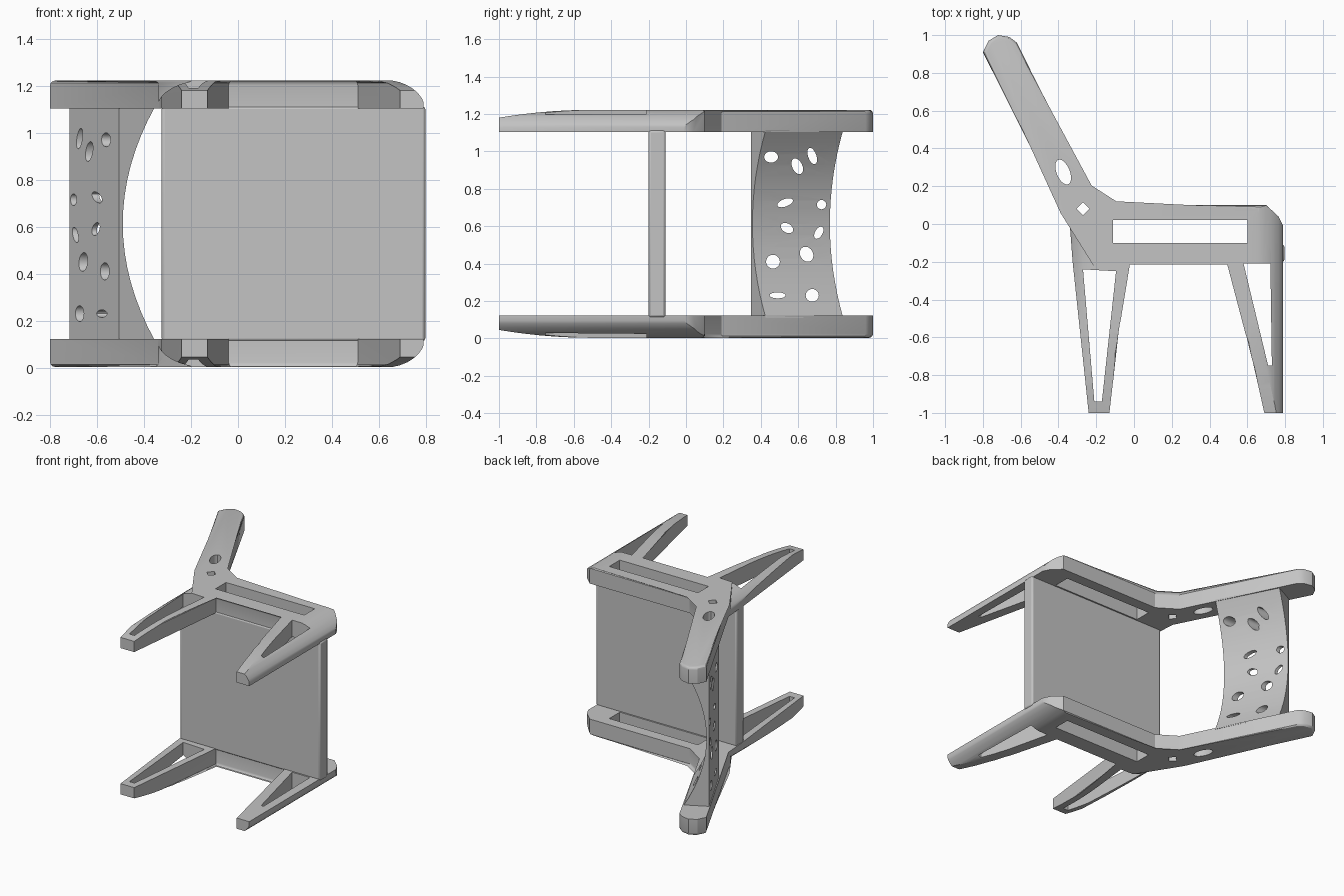
import bpy, bmesh, math
from mathutils import Vector

old = bpy.data.objects.get("Cube")
if old:
    bpy.data.objects.remove(old, do_unlink=True)

MID = 0.6125          # half of the chair's width
INNER = 0.49          # inner face of a side frame, measured from the middle

grey = bpy.data.materials.new("chair_grey")
grey.use_nodes = True
grey.diffuse_color = (0.55, 0.55, 0.55, 1)
grey.node_tree.nodes["Principled BSDF"].inputs["Base Color"].default_value = (0.55, 0.55, 0.55, 1)


def prism(name, points, place, low, high, round_edges=0.0):
    """Extrude a 2D outline from low to high; place() maps (u, v, w) to space."""
    bm = bmesh.new()
    bottom = [bm.verts.new(place(u, v, low)) for u, v in points]
    top = [bm.verts.new(place(u, v, high)) for u, v in points]
    n = len(points)
    bm.faces.new(bottom[::-1])
    cap = bm.faces.new(top)
    for i in range(n):
        j = (i + 1) % n
        bm.faces.new((bottom[i], bottom[j], top[j], top[i]))
    if round_edges:
        bmesh.ops.bevel(bm, geom=list(cap.edges), offset=round_edges, segments=3,
                        profile=0.5, affect='EDGES', clamp_overlap=True)
    bmesh.ops.recalc_face_normals(bm, faces=bm.faces)
    mesh = bpy.data.meshes.new(name)
    bm.to_mesh(mesh)
    bm.free()
    mesh.materials.append(grey)
    obj = bpy.data.objects.new(name, mesh)
    obj.location.z = MID
    bpy.context.collection.objects.link(obj)
    return obj


def activate(obj):
    bpy.ops.object.select_all(action='DESELECT')
    obj.select_set(True)
    bpy.context.view_layer.objects.active = obj


def cut(obj, cutter):
    cutter.hide_render = True
    mod = obj.modifiers.new("cut", 'BOOLEAN')
    mod.operation = 'DIFFERENCE'
    mod.solver = 'EXACT'
    mod.object = cutter
    activate(obj)
    bpy.ops.object.modifier_apply(modifier=mod.name)
    bpy.data.objects.remove(cutter, do_unlink=True)


def smooth(obj, angle=30):
    activate(obj)
    bpy.ops.object.shade_smooth_by_angle(angle=math.radians(angle))


def ellipse(cu, cv, ru, rv, tilt=0, n=20):
    c, s = math.cos(math.radians(tilt)), math.sin(math.radians(tilt))
    ring = [(ru * math.cos(2 * math.pi * i / n), rv * math.sin(2 * math.pi * i / n)) for i in range(n)]
    return [(cu + a * c - b * s, cv + a * s + b * c) for a, b in ring]


def along_z(x, y, w):
    return Vector((x, y, w))


def along_y(x, z, w):
    return Vector((x, w, z))


def along_x(y, z, w):
    return Vector((w, y, z))


# Side frame: legs, rail and back post in one outline
outline = [(-0.24, -1), (-0.13, -1), (-0.04, -0.195), (0.51, -0.195), (0.69, -1), (0.79, -1),
           (0.79, -0.01), (0.765, 0.04), (0.70, 0.10), (-0.10, 0.10), (-0.24, 0.19),
           (-0.62, 0.96), (-0.66, 0.99), (-0.72, 1), (-0.77, 0.97), (-0.80, 0.91),
           (-0.34, 0), (-0.325, -0.2)]
frame = prism("side_frames", outline, along_z, INNER, MID - 0.003, 0.02)

# Openings through the frame
openings = [
    [(-0.27, -0.24), (-0.21, -0.94), (-0.17, -0.94), (-0.095, -0.25)],
    [(0.58, -0.21), (0.71, -0.75), (0.73, -0.75), (0.722, -0.21)],
    [(-0.11, -0.10), (0.60, -0.10), (0.60, 0.02), (-0.11, 0.02)],
    ellipse(-0.27, 0.08, 0.035, 0.035, n=4),
    ellipse(-0.375, 0.275, 0.07, 0.035, 112),
]
for pts in openings:
    cut(frame, prism("opening", pts, along_z, 0.3, 0.8))


# Rounded outer corners of the legs
def corner(x_start, x_end, z_drop):
    arc = []
    for i in range(9):
        a = math.radians(90 * i / 8)
        arc.append((x_start + (x_end - x_start) * math.sin(a), MID - z_drop + z_drop * math.cos(a)))
    side = x_end + (0.1 if x_end > x_start else -0.1)
    return arc + [(side, arc[-1][1]), (side, 0.8), (x_start, 0.8)]


def back_leg(x, z, w):
    return Vector((x, w if w < -1 else -0.02 - 1.6 * (x + 0.34), z))


cut(frame, prism("front_corner", corner(0.62, 0.797, 0.13), along_y, -1.1, 0.3))
cut(frame, prism("back_corner", corner(-0.13, -0.345, 0.12), back_leg, -1.1, 0))

# Outer faces curve inwards towards the feet
taper = [(-1.1, 0.8), (-1.1, 0.55)]
for i in range(8):
    t = 1 - i / 7
    taper.append((-0.5 - 0.5 * t, MID - 0.003 - 0.042 * t * t))
cut(frame, prism("foot_taper", taper + [(-0.5, 0.8)], along_x, -0.5, 0.9))

mirror = frame.modifiers.new("mirror", 'MIRROR')
mirror.use_axis = (False, False, True)
activate(frame)
bpy.ops.object.modifier_apply(modifier=mirror.name)
smooth(frame)

# Seat panel with softened edges
half = INNER + 0.01
seat = prism("seat", [(-0.325, -half), (0.797, -half), (0.797, half), (-0.325, half)],
             along_y, -0.2, -0.11)
bevel = seat.modifiers.new("soft_edges", 'BEVEL')
bevel.width = 0.012
bevel.segments = 2
smooth(seat, 40)

# Backrest: flat behind, hollowed in front, leaning with the posts
up = Vector((-0.455, 0.89, 0)).normalized()
ahead = Vector((up.y, -up.x, 0))
base = Vector((-0.51, 0.345, 0))


def lean(t, z, w):
    return base + ahead * t + up * w + Vector((0, 0, z))


section = [(0.004, half), (0.004, -half)]
for i in range(17):
    z = half * (i / 8 - 1)
    section.append((0.022 + 0.155 * (z / half) ** 2, z))
backrest = prism("backrest", section, lean, 0, 0.465)

# Scattered oval holes: y, z, radii, tilt
holes = [(0.455, 0.97, 0.037, 0.03, 0), (0.595, 0.92, 0.027, 0.045, 25),
         (0.675, 0.975, 0.022, 0.046, 20), (0.53, 0.725, 0.044, 0.02, 20),
         (0.725, 0.715, 0.025, 0.025, 0), (0.54, 0.59, 0.036, 0.024, -30),
         (0.71, 0.565, 0.02, 0.036, -30), (0.645, 0.45, 0.034, 0.042, 30),
         (0.465, 0.41, 0.037, 0.037, 0), (0.49, 0.23, 0.043, 0.016, 0),
         (0.675, 0.23, 0.035, 0.034, 0)]
for y, z, ry, rz, tilt in holes:
    cut(backrest, prism("hole", ellipse(y, z - MID, ry, rz, tilt), along_x, -1.2, 0.2))
smooth(backrest)
